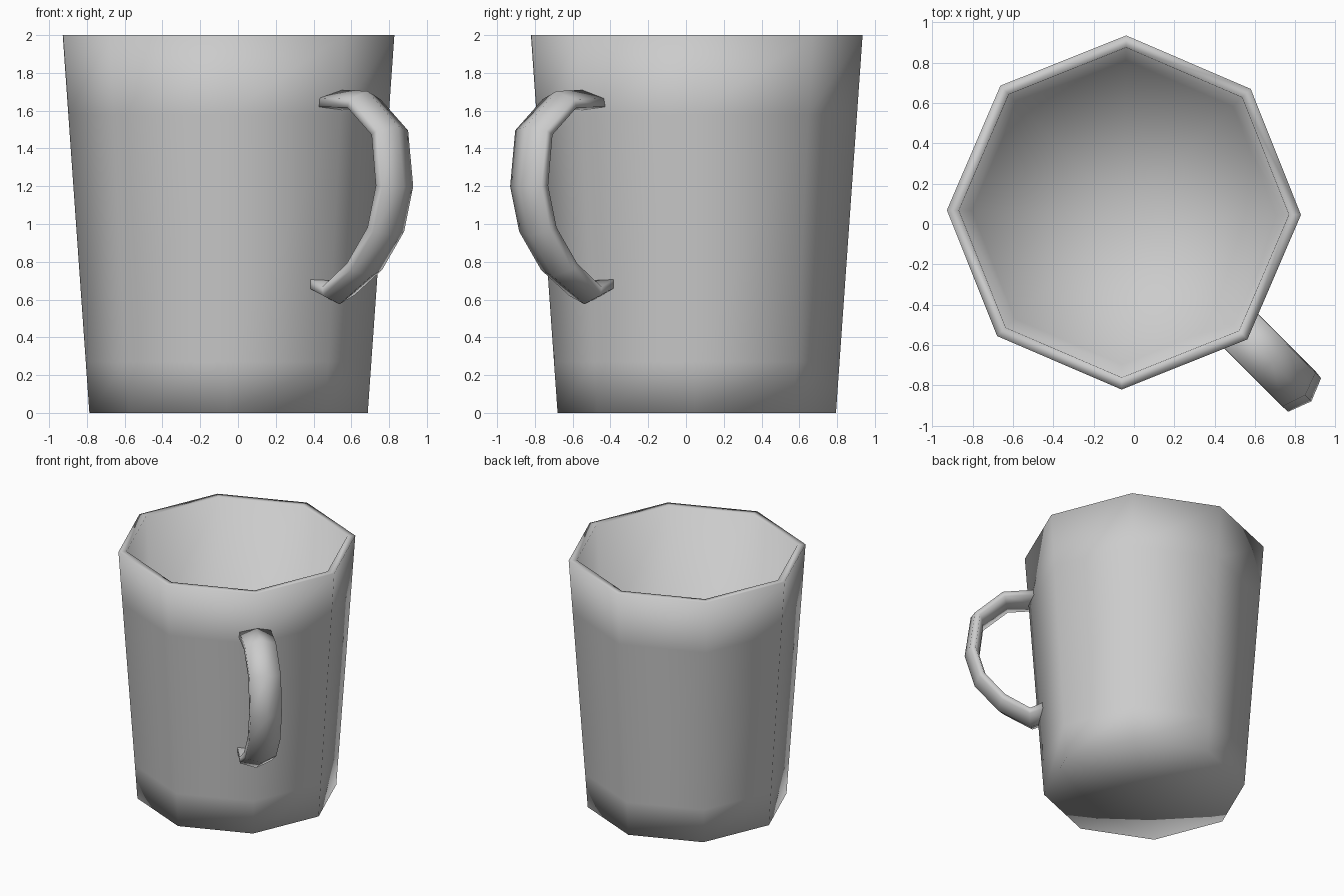
import bpy, bmesh
from math import sin, cos, pi, radians
from mathutils import Vector

if "Cube" in bpy.data.objects:
    bpy.data.objects.remove(bpy.data.objects["Cube"])

grey = bpy.data.materials.new("plain_grey")
grey.use_nodes = True
colour = (0.6, 0.6, 0.6, 1)
grey.diffuse_color = colour
grey.node_tree.nodes["Principled BSDF"].inputs["Base Color"].default_value = colour


def loft(name, rings):
    """Bridge equal rings of points, cap both ends with fans, shade smooth."""
    bm = bmesh.new()
    loops = [[bm.verts.new(p) for p in ring] for ring in rings]
    n = len(loops[0])
    for a, b in zip(loops, loops[1:]):
        for i in range(n):
            j = (i + 1) % n
            bm.faces.new((a[i], a[j], b[j], b[i]))
    caps = [bm.faces.new(loops[0]), bm.faces.new(loops[-1])]
    bmesh.ops.recalc_face_normals(bm, faces=bm.faces)
    bmesh.ops.poke(bm, faces=caps)
    for f in bm.faces:
        f.smooth = True
    mesh = bpy.data.meshes.new(name)
    bm.to_mesh(mesh)
    bm.free()
    mesh.materials.append(grey)
    obj = bpy.data.objects.new(name, mesh)
    bpy.context.collection.objects.link(obj)
    return obj


# Cup: eight-sided tapered body, from base to rim, then down inside to the floor
centre = Vector((-0.05, 0.057, 0))
SIDES, WALL, DEPTH = 8, 0.06, 0.9
TURN = radians(-0.75)


def outer_radius(z):
    return 0.737 + 0.0705 * z


def octagon(r, z):
    angles = [TURN + 2 * pi * i / SIDES for i in range(SIDES)]
    return [centre + Vector((r * cos(a), r * sin(a), z)) for a in angles]


profile = [(outer_radius(z), z) for z in (0, 0.27, 1.58, 2)]
profile += [(outer_radius(z) - WALL, z) for z in (2, 2 - DEPTH)]
loft("cup", [octagon(r, z) for r, z in profile])

# Handle: six-sided flat section swept along a path on the front corner
path = [Vector(p) for p in ((0.725, 1.655), (0.95, 1.65), (1.15, 1.49), (1.187, 1.2),
                            (1.12, 0.965), (0.958, 0.765), (0.755, 0.632), (0.645, 0.675))]
section = [(0.12, -0.035), (0.115, 0.01), (0, 0.057),
           (-0.118, 0.012), (-0.12, -0.035), (0, -0.05)]
out = Vector((1, -1, 0)).normalized()
side = Vector((1, 1, 0)).normalized()
up = Vector((0, 0, 1))

rings = []
for i, p in enumerate(path):
    before = (p - path[max(i - 1, 0)]).normalized()
    after = (path[min(i + 1, len(path) - 1)] - p).normalized()
    tangent = (before + after).normalized()
    normal = Vector((-tangent.y, tangent.x))
    rings.append([])
    for v, w in section:
        q = p + normal * w
        rings[-1].append(out * q.x + up * q.y + side * v)
loft("handle", rings)
